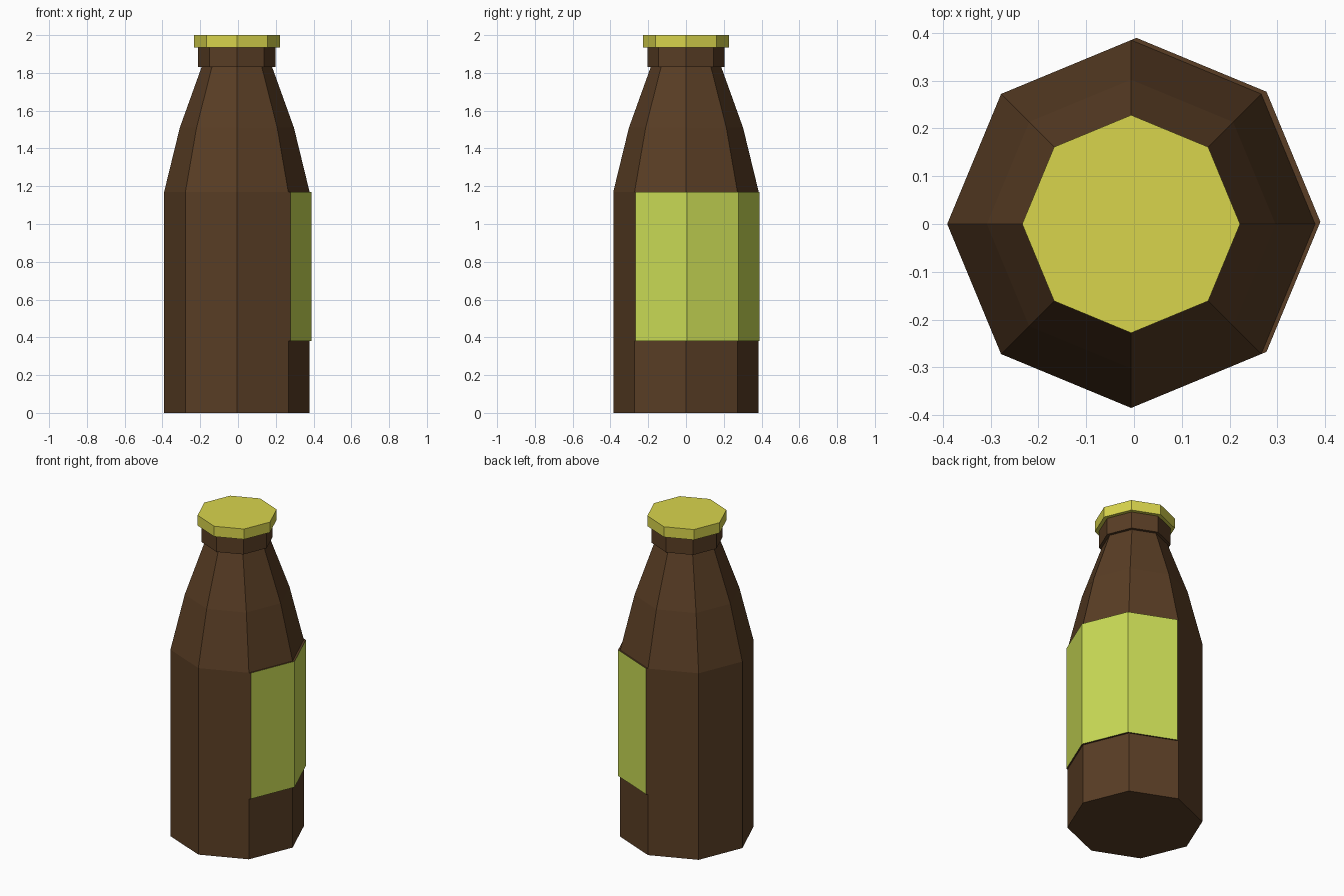
import bpy, bmesh
from math import cos, sin, tau, radians
from mathutils import Vector

if "Cube" in bpy.data.objects:
    bpy.data.objects.remove(bpy.data.objects["Cube"])

SIDES = 8
CX = -0.006


def material(name, rgb):
    m = bpy.data.materials.new(name)
    m.diffuse_color = (*rgb, 1)
    m.use_nodes = True
    m.node_tree.nodes["Principled BSDF"].inputs["Base Color"].default_value = m.diffuse_color
    return m


def lathe(profile, cap_top):
    """Eight-sided loft through (radius, z) rings; returns bmesh and bands of faces."""
    bm = bmesh.new()
    rings = [[bm.verts.new((CX + r * cos(tau * i / SIDES), r * sin(tau * i / SIDES), z))
              for i in range(SIDES)] for r, z in profile]
    bands = []
    for a, b in zip(rings, rings[1:]):
        bands.append([bm.faces.new((a[i], a[(i + 1) % SIDES], b[(i + 1) % SIDES], b[i]))
                      for i in range(SIDES)])
    bm.faces.new(rings[0][::-1])
    if cap_top:
        bm.faces.new(rings[-1])
    return bm, bands


def finish(bm, name, mats):
    bmesh.ops.recalc_face_normals(bm, faces=bm.faces)
    me = bpy.data.meshes.new(name)
    bm.to_mesh(me)
    bm.free()
    for m in mats:
        me.materials.append(m)
    ob = bpy.data.objects.new(name, me)
    bpy.context.collection.objects.link(ob)


brown = material("brown_glass", (0.10, 0.047, 0.018))
green = material("label_green", (0.58, 0.70, 0.09))
yellow = material("cap_yellow", (0.69, 0.66, 0.073))

# Bottle body, shoulder, neck and lip
bm, bands = lathe([(0.385, 0), (0.385, 0.38), (0.385, 1.17), (0.302, 1.51),
                   (0.187, 1.83), (0.205, 1.83), (0.205, 1.935)], False)

# Label: three neighbouring body panels raised slightly outward, brown rim
panels = [bands[1][i] for i in (-1, 0, 1)]
res = bmesh.ops.extrude_face_region(bm, geom=panels)["geom"]
bmesh.ops.delete(bm, geom=[f for f in panels if f.is_valid], context='FACES')
shift = Vector((cos(radians(22.5)), sin(radians(22.5)), 0)) * 0.012
bmesh.ops.translate(bm, vec=shift, verts=[g for g in res if isinstance(g, bmesh.types.BMVert)])
for g in res:
    if isinstance(g, bmesh.types.BMFace):
        g.material_index = 1
finish(bm, "bottle", [brown, green])

# Bottle cap
bm, _ = lathe([(0.228, 1.935), (0.228, 2.0)], True)
finish(bm, "bottle_cap", [yellow])
